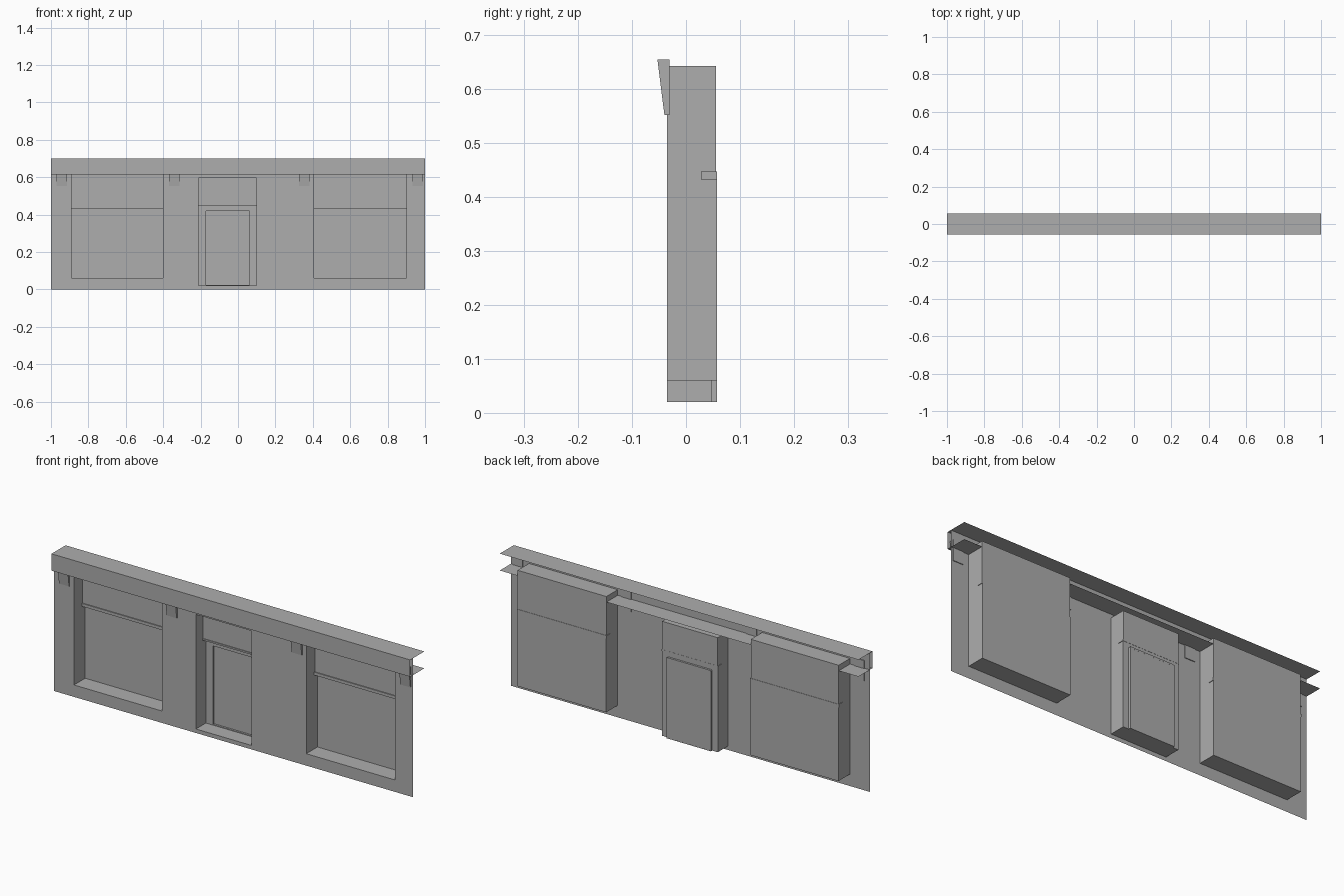
import bpy
import bmesh

cube = bpy.data.objects.get("Cube")
if cube:
    bpy.data.objects.remove(cube, do_unlink=True)

grey = bpy.data.materials.new("plain_grey")
grey.use_nodes = True
colour = (0.42, 0.42, 0.42, 1)
grey.diffuse_color = colour
grey.node_tree.nodes["Principled BSDF"].inputs["Base Color"].default_value = colour

FRONT, BACK = -0.057, 0.055   # depth of the sign box sheets
WALL = -0.035                 # plane of the facade
TOP, SOFFIT = 0.70, 0.615


def finish(name, bm):
    mesh = bpy.data.meshes.new(name)
    bm.to_mesh(mesh)
    bm.free()
    mesh.materials.append(grey)
    obj = bpy.data.objects.new(name, mesh)
    bpy.context.collection.objects.link(obj)
    return obj


def quad(bm, *points):
    bm.faces.new([bm.verts.new(p) for p in points])


def prism(name, x0, x1, profile):
    """Solid made by running a (y, z) profile along x."""
    bm = bmesh.new()
    near, far = ([bm.verts.new((x, y, z)) for y, z in profile] for x in (x0, x1))
    bm.faces.new(near)
    bm.faces.new(far)
    for i in range(len(profile)):
        bm.faces.new((near[i - 1], near[i], far[i], far[i - 1]))
    bmesh.ops.recalc_face_normals(bm, faces=bm.faces)
    return finish(name, bm)


def box(name, x0, x1, y0, y1, z0, z1):
    return prism(name, x0, x1, [(y0, z0), (y1, z0), (y1, z1), (y0, z1)])


def recess(name, x0, x1, z0, z1, back):
    """Thin floor, ceiling and side sheets around an opening."""
    bm = bmesh.new()
    for z in (z0, z1):
        quad(bm, (x0, WALL, z), (x1, WALL, z), (x1, back, z), (x0, back, z))
    for x in (x0, x1):
        quad(bm, (x, WALL, z0), (x, back, z0), (x, back, z1), (x, WALL, z1))
    bmesh.ops.remove_doubles(bm, verts=bm.verts, dist=0.0001)
    bmesh.ops.recalc_face_normals(bm, faces=bm.faces)
    return finish(name, bm)


def sheet(name, z):
    bm = bmesh.new()
    quad(bm, (-1, FRONT, z), (1, FRONT, z), (1, BACK, z), (-1, BACK, z))
    return finish(name, bm)


windows = {"right": (-0.89, -0.40), "left": (0.405, 0.90)}
W_LOW, W_HIGH = 0.06, 0.643
DX0, DX1, D_LOW, D_HIGH = -0.21, 0.10, 0.02, 0.597

# Facade sheet with three openings
holes = [(a, b, W_LOW, W_HIGH) for a, b in windows.values()]
holes.append((DX0, DX1, D_LOW, D_HIGH))
xs = sorted({-1, 1} | {x for h in holes for x in h[:2]})
zs = sorted({0, TOP} | {z for h in holes for z in h[2:]})
bm = bmesh.new()
for xa, xb in zip(xs, xs[1:]):
    for za, zb in zip(zs, zs[1:]):
        if not any(h[0] <= xa < h[1] and h[2] <= za < h[3] for h in holes):
            quad(bm, (xa, WALL, za), (xb, WALL, za), (xb, WALL, zb), (xa, WALL, zb))
bmesh.ops.remove_doubles(bm, verts=bm.verts, dist=0.0001)
finish("facade_wall", bm)

# Sign band: front board with sheets above and below
bm = bmesh.new()
quad(bm, (-1, FRONT, SOFFIT), (1, FRONT, SOFFIT), (1, FRONT, TOP), (-1, FRONT, TOP))
finish("fascia_board", bm)
sheet("fascia_top", TOP)
sheet("fascia_soffit", SOFFIT)

# Tapered brackets under the band
for i, x in enumerate((-0.97, -0.37, 0.327, 0.933)):
    prism(f"bracket_{i + 1}", x, x + 0.056,
          [(-0.040, 0.552), (-0.031, 0.552), (-0.031, 0.655), (-0.053, 0.655)])

# Shop windows: recess, lower pane, transom bar and thicker upper pane
for side, (a, b) in windows.items():
    recess(f"{side}_window_recess", a, b, W_LOW, W_HIGH, BACK)
    box(f"{side}_window_lower_pane", a, b, 0.054, 0.057, W_LOW, 0.432)
    box(f"{side}_window_transom", a - 0.003, b + 0.003, 0.028, 0.057, 0.432, 0.447)
    box(f"{side}_window_upper_pane", a, b, 0.033, 0.0553, 0.447, W_HIGH)

# Doorway: recess, back frame, transom and upper light
D_BACK, P0, P1, P_HIGH = 0.047, -0.175, 0.065, 0.425
recess("doorway_recess", DX0, DX1, D_LOW, D_HIGH, D_BACK)
box("door_jamb_right", DX0, P0, D_BACK - 0.003, D_BACK, D_LOW, 0.447)
box("door_jamb_left", P1, DX1, D_BACK - 0.003, D_BACK, D_LOW, 0.447)
box("door_head", P0, P1, D_BACK - 0.003, D_BACK, P_HIGH, 0.447)
box("door_transom", DX0 - 0.003, DX1 + 0.003, 0.018, D_BACK + 0.001, 0.447, 0.455)
box("door_upper_light", DX0, DX1, 0.022, D_BACK + 0.0003, 0.455, D_HIGH)

# Door leaf set back behind its frame
box("door_leaf", P0, P1, 0.054, 0.057, D_LOW, P_HIGH)
for name, x in (("right", P0), ("left", P1)):
    box(f"door_stile_{name}", x - 0.004, x + 0.004, 0.044, 0.0573, D_LOW, P_HIGH)
box("door_rail", P0, P1, 0.044, 0.0573, P_HIGH - 0.006, P_HIGH + 0.002)
box("door_sill", P0, P1, 0.044, 0.0573, D_LOW, D_LOW + 0.003)
